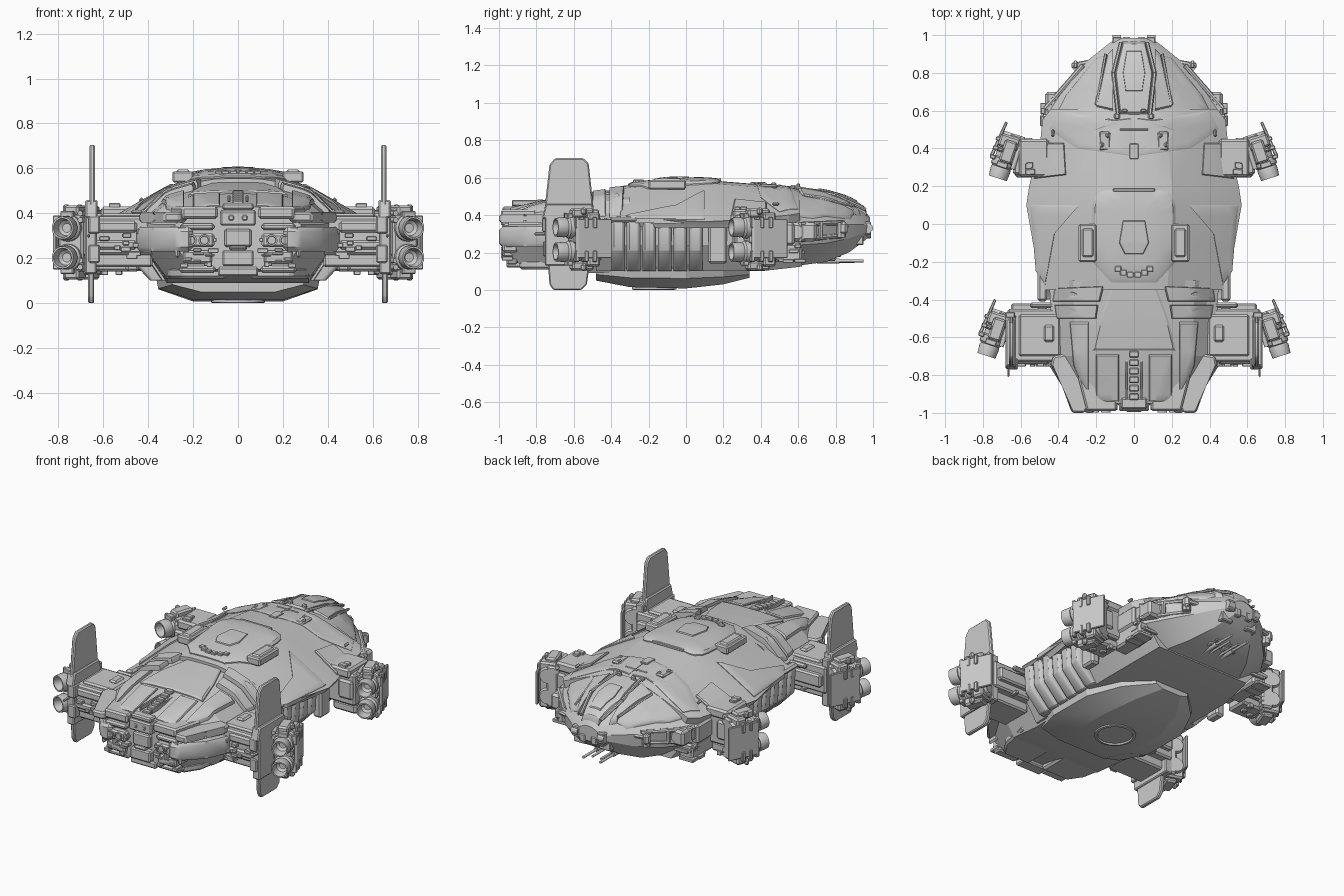
import bpy, bmesh, math, random
from mathutils import Matrix, Vector
random.seed(4)

def emit(name, bm, bevel=0, mirror=False, mat=None, angle=28):
    if bevel:
        bmesh.ops.bevel(bm, geom=bm.edges[:], offset=bevel, segments=1, profile=0.5,
                        affect='EDGES', clamp_overlap=True)
    if mat:
        bmesh.ops.transform(bm, matrix=mat, verts=bm.verts[:])
    bmesh.ops.recalc_face_normals(bm, faces=bm.faces[:])
    me = bpy.data.meshes.new(name)
    bm.to_mesh(me)
    bm.free()
    me.polygons.foreach_set("use_smooth", [True] * len(me.polygons))
    me.set_sharp_from_angle(angle=math.radians(angle))
    ob = bpy.data.objects.new(name, me)
    bpy.context.collection.objects.link(ob)
    if mirror:
        m = ob.modifiers.new("mirror", 'MIRROR')
        m.use_mirror_merge = False
    return ob

def boxes(name, items, bevel=0.006, mirror=True, mat=None):
    bm = bmesh.new()
    for x, y, z, sx, sy, sz in items:
        bmesh.ops.create_cube(bm, size=1, matrix=Matrix.Translation((x, y, z)) @ Matrix.Diagonal((sx, sy, sz, 1)))
    return emit(name, bm, bevel, mirror, mat)

def skin(bm, rings, caps=True):
    vs = [[bm.verts.new(p) for p in r] for r in rings]
    n = len(vs[0])
    for a, b in zip(vs, vs[1:]):
        for i in range(n):
            bm.faces.new((a[i], a[(i + 1) % n], b[(i + 1) % n], b[i]))
    if caps:
        bm.faces.new(vs[0])
        bm.faces.new(vs[-1])

def lathe(bm, a, b, prof, seg=20):
    """profile of (radius, fraction along a-b)"""
    a, b = Vector(a), Vector(b)
    q = (b - a).to_track_quat('Z', 'Y')
    skin(bm, [[a + (b - a) * t + q @ Vector((r * math.cos(2 * math.pi * i / seg), r * math.sin(2 * math.pi * i / seg), 0))
               for i in range(seg)] for r, t in prof])

def tubes(name, items, mirror=True, mat=None, seg=12):
    bm = bmesh.new()
    for a, b, r in items:
        lathe(bm, a, b, [(r, 0), (r, 1)], seg)
    return emit(name, bm, 0, mirror, mat)

def prism(name, pts, axis, lo, hi, bevel=0.006, mirror=True, mat=None):
    put = {'x': lambda a, b, t: (t, a, b), 'y': lambda a, b, t: (a, t, b), 'z': lambda a, b, t: (a, b, t)}[axis]
    bm = bmesh.new()
    skin(bm, [[put(a, b, t) for a, b in pts] for t in (lo, hi)])
    return emit(name, bm, bevel, mirror, mat)

def interp(table, v, k):
    if v <= table[0][0]:
        return table[0][k]
    for p, q in zip(table, table[1:]):
        if v <= q[0]:
            return p[k] + (q[k] - p[k]) * (v - p[0]) / (q[0] - p[0])
    return table[-1][k]

# Hull tables: (y, half width, top z, edge z, bottom z) and cross-section fractions
SHELL = ([(-.35, .49, .555, .38, .34), (-.1, .535, .585, .375, .33), (.1, .57, .59, .365, .33), (.2, .555, .58, .37, .33),
          (.45, .495, .56, .39, .33), (.55, .485, .55, .4, .33), (.61, .44, .535, .41, .34)],
         [(0, 1), (.2, .99), (.36, .92), (.61, .58), (.84, .25), (1, 0)])
NOSE = ([(.45, .47, .54, .35, .12), (.6, .46, .53, .35, .13), (.75, .36, .51, .35, .15), (.87, .24, .475, .35, .2),
         (.95, .14, .43, .35, .26), (.985, .09, .385, .34, .29)],
        [(0, 1), (.25, .97), (.55, .7), (.8, .35), (1, 0)])
REAR = ([(-.95, .28, .43, .35, .15), (-.8, .37, .465, .35, .13), (-.7, .42, .485, .36, .11), (-.5, .42, .51, .37, .09),
         (-.3, .43, .53, .38, .09)],
        [(0, 1), (.45, .96), (.75, .7), (1, 0)])

def top_z(T, x, y):
    w, zt, ze = (interp(T[0], y, k) for k in (1, 2, 3))
    return ze + (zt - ze) * interp(T[1], min(abs(x) / w, 1), 1)

def hull(name, T, under=.6):
    bm = bmesh.new()
    rings = []
    for y, w, zt, ze, zb in T[0]:
        half = [(w * f, ze + (zt - ze) * g) for f, g in T[1]]
        half += [(w * .97, ze - (ze - zb) * .5), (w * under, zb), (0, zb)]
        rings.append([(x, y, z) for x, z in half] + [(-x, y, z) for x, z in half[-2:0:-1]])
    skin(bm, rings)
    return emit(name, bm, angle=17)

def panel(name, T, outline, h, mirror=True, sub=5):
    """raised plate that follows the hull surface"""
    n = len(outline)
    pts = []
    for i in range(n):
        a, b = Vector(outline[i]), Vector(outline[(i + 1) % n])
        pts += [a.lerp(b, k / sub) for k in range(sub)]
    c = sum(pts, Vector((0, 0))) / len(pts)
    bm = bmesh.new()
    rings = []
    for s, dz in ((1, -.02), (1, h * .5), (.94, h), (.7, h), (.4, h), (.02, h)):
        q = [c + (p - c) * s for p in pts]
        rings.append([(p.x, p.y, top_z(T, p.x, p.y) + dz) for p in q])
    skin(bm, rings)
    return emit(name, bm, 0, mirror)

def both(pts):
    return pts + [(-x, y) for x, y in reversed(pts)]

# Main hull
hull("upper_shell", SHELL, .95)
hull("nose_hull", NOSE)
hull("rear_hull", REAR, .75)
hull("lower_hull", ([(-.48, .44, .45, .38, .1), (.1, .47, .45, .38, .1), (.4, .47, .45, .38, .1), (.62, .43, .45, .36, .125)],
                    [(0, 1), (.7, 1), (1, 0)]), .76)
hull("belly_keel", ([(-.48, .3, .14, .115, .05), (-.3, .365, .15, .115, .015), (0, .365, .15, .115, .008),
                     (.2, .27, .15, .11, .03), (.34, .12, .13, .1, .065)], [(0, 1), (.9, 1), (1, 0)]), .55)
bm = bmesh.new()
lathe(bm, (0, -.17, .03), (0, -.17, 0), [(.12, 0), (.12, .9), (.105, 1), (.1, .7), (.02, .7)], 32)
emit("belly_hatch", bm)

# Roof plates
arc = [(.15 + .07 * math.sin(t), .09 + .09 * math.cos(t)) for t in (0, .5, 1.05, 1.57)]
panel("roof_dome", SHELL, both(arc + [(.22, -.2), (.12, -.31)]), .014, False)
panel("dome_inset", SHELL, both([(.06, .02), (.08, -.1), (.05, -.16)]), .02, False)
panel("wing_panel", SHELL, [(.29, .1), (.55, .1), (.52, -.25), (.47, -.32), (.42, -.05)], .01)
panel("shoulder_plate", SHELL, [(.36, .26), (.53, .24), (.49, .43), (.37, .43)], .016)
panel("front_chevron", SHELL, [(.01, .56), (.1, .55), (.4, .6), (.45, .5), (.3, .4), (.01, .36)], .006)
panel("rear_roof", REAR, both([(.12, -.34), (.18, -.5), (.22, -.67)]), .014, False)
panel("rear_hump_a", REAR, [(.16, -.33), (.42, -.34), (.43, -.41), (.18, -.41)], .035)
panel("rear_hump_b", REAR, [(.19, -.43), (.42, -.43), (.41, -.5), (.2, -.5)], .03)
panel("tail_panel", REAR, [(.08, -.69), (.2, -.69), (.2, -.94), (.08, -.94)], .01)
panel("tail_side_panel", REAR, [(.24, -.52), (.34, -.52), (.32, -.75), (.24, -.93)], .018)
boxes("roof_pod", [(.245, -.1, .562, .095, .2, .05), (.245, -.1, .585, .06, .15, .02), (.155, .44, .555, .06, .1, .02),
                   (.14, .47, .565, .02, .03, .02), (.17, .42, .565, .02, .03, .02), (.43, .48, .46, .02, .04, .02)], .008)
boxes("roof_hatch", [(0, .385, .57, .05, .08, .012), (0, .5, .557, .15, .012, .014), (0, .18, .588, .22, .015, .016)], .003, False)
boxes("dome_edge_block", [(.1 * math.sin(a), -.2 - .07 * math.cos(a), .58, .035, .03, .02) for a in (-1, -.6, -.2, .2, .6, 1)],
      .004, False)
boxes("tail_spine", [(0, -.69 - .045 * i, .487 - .009 * i, .05, .033, .03) for i in range(6)] +
      [(s, -.8, .465, .012, .26, .03) for s in (-.04, .04)], .004, False)

# Cockpit
panel("canopy", NOSE, both([(.06, .965), (.1, .8), (.075, .58)]), .022, False)
panel("canopy_window", NOSE, both([(.04, .92), (.06, .8), (.045, .7)]), .028, False)
panel("nose_side_plate", NOSE, [(.13, .9), (.2, .88), (.36, .68), (.4, .6), (.15, .6)], .014)
panel("nose_inner_plate", NOSE, [(.11, .93), (.14, .9), (.2, .62), (.11, .6)], .024)
tubes("canopy_frame", [((.07, .96, .43), (.11, .8, .505), .01), ((.11, .8, .505), (.085, .58, .55), .01),
                       ((.15, .9, .45), (.2, .63, .505), .008)], seg=6)
boxes("nose_lug", [(.09, .965, .33, .05, .05, .07), (.04, .975, .3, .04, .03, .05), (.09, .9, .27, .08, .1, .06),
                   (.05, .6, .555, .03, .02, .03), (.09, .57, .55, .03, .03, .02)])
tubes("nose_lug_roller", [((.07, .975, .33), (.115, .975, .33), .025)])
tubes("side_rail", [((.27, .84, .36), (.47, .61, .35), .014), ((.27, .83, .29), (.47, .61, .27), .014),
                    ((.2, .86, .34), (.31, .84, .34), .016), ((.3, .83, .36), (.3, .83, .28), .025),
                    ((.38, .72, .36), (.38, .72, .28), .012), ((.46, .62, .36), (.46, .62, .27), .014)], seg=8)
boxes("side_rail_tank", [(.42, .6, .31, .1, .2, .1), (.31, .84, .33, .04, .05, .07)], .015)
tubes("nose_gun", [((.06, .7, .155), (.06, .95, .155), .008), ((.03, .7, .15), (.03, .9, .15), .007),
                   ((.06, .7, .155), (.06, .82, .155), .014)])
boxes("nose_gun_mount", [(.05, .75, .175, .09, .1, .04), (.05, .8, .2, .05, .06, .05)])

# Ribbed flanks
bm = bmesh.new()
rib = [(.485, .38), (.505, .36), (.495, .21), (.39, .1), (.34, .1), (.42, .3)]
for i in range(6):
    y = -.4 + .083 * i
    skin(bm, [[(x * f, y + t, z) for x, z in rib] for t, f in ((0, .96), (.012, 1), (.062, 1), (.074, .96))])
emit("flank_ribs", bm, 0.004, True)
boxes("flank_sill", [(.485, -.15, .375, .05, .52, .03), (.47, .17, .26, .06, .1, .24), (.44, .5, .3, .1, .16, .12),
                     (.43, .5, .2, .1, .24, .1)], .012)

# Wing arms
boxes("rear_arm", [(.52, -.59, .3, .3, .28, .17), (.5, -.59, .37, .22, .22, .06), (.52, -.6, .2, .28, .2, .08),
                   (.45, -.58, .405, .055, .09, .02), (.55, -.725, .34, .2, .03, .05), (.55, -.73, .26, .2, .03, .04),
                   (.53, -.44, .3, .24, .04, .08), (.48, -.43, .37, .14, .03, .03)], .012)
boxes("front_arm", [(.54, .35, .3, .2, .18, .2), (.53, .35, .4, .16, .2, .06), (.55, .35, .17, .16, .14, .06),
                    (.58, .26, .3, .1, .03, .12), (.58, .44, .3, .1, .03, .12)], .012)

# Tail fins
prism("upper_fin", [(-.76, .4), (-.73, .67), (-.70, .705), (-.55, .705), (-.52, .675), (-.49, .4)], 'x', .637, .662, .007)
prism("upper_fin_root", [(-.77, .38), (-.75, .46), (-.5, .46), (-.48, .38)], 'x', .625, .68, .007)
prism("lower_fin", [(-.74, .17), (-.73, .03), (-.71, 0), (-.56, 0), (-.53, .03), (-.51, .17)], 'x', .64, .667, .006)
boxes("fin_hub", [(.655, -.61, .28, .05, .29, .3), (.64, -.74, .35, .05, .06, .08), (.64, -.74, .22, .05, .05, .08),
                  (.665, -.78, .3, .012, .06, .02)], .012)

# Thruster pods: built once locally, placed at each corner
def pod(name, x, y, turn):
    M = Matrix.Translation((x, y, .27)) @ Matrix.Rotation(math.radians(turn), 4, 'Z')
    bm = bmesh.new()
    for z in (-.067, .065):
        lathe(bm, (0, .1, z), (0, -.15, z), [(.045, 0), (.058, .1), (.058, .42), (.05, .45), (.05, .55), (.06, .58), (.06, .72),
                                             (.05, .76), (.054, .8), (.05, 1), (.042, 1), (.034, .8), (.02, .75)], 24)
    emit(name + "_nozzles", bm, 0, True, M)
    boxes(name + "_body", [(-.03, .02, 0, .07, .16, .26), (0, .05, 0, .11, .07, .29), (-.01, .0, .14, .07, .12, .05),
                           (-.01, .0, -.14, .07, .12, .05), (-.065, .02, .02, .05, .12, .16), (0, -.04, 0, .1, .04, .05),
                           (.03, .0, .15, .03, .03, .04), (.03, .0, -.15, .03, .03, .04)], .01, True, M)
    prism(name + "_shield", [(.04, .145), (.055, .15), (.078, -.05), (.06, -.06)], 'z', -.1, .11, .004, True, M)
    boxes(name + "_shield_ribs", [(.06, .05 - .05 * i, s * .09, .03, .022, .06) for i in range(3) for s in (-1, 1)] +
          [(0, -.075, s * .125, .06, .03, .03) for s in (-1, 1)], .004, True, M)
    tubes(name + "_pipes", [((-.06, .1, z), (-.06, -.08, z), .012) for z in (-.11, -.08, .1, .13)], True, M)

pod("front_pod", .675, .385, 18)
pod("rear_pod", .735, -.555, 18)

# Stern: wedges, engine blocks, central column
prism("stern_upper_wedge", [(.2, -.66), (.43, -.7), (.44, -.75), (.37, -.86), (.33, -1), (.26, -1), (.2, -.9)], 'z', .36, .405, .01)
prism("stern_side_wedge", [(.2, -.6), (.45, -.62), (.455, -.74), (.38, -.86), (.27, -1), (.2, -1)], 'z', .23, .34, .02)
prism("stern_lower_wedge", [(.05, -.6), (.34, -.6), (.3, -.8), (.24, -.89), (.05, -.89)], 'z', .11, .16, .012)
prism("stern_roof_lip", [(.09, -.8), (.3, -.8), (.25, -.99), (.09, -.99)], 'z', .375, .43, .01)
boxes("engine_block", [(.18, -.95, .28, .15, .08, .06), (.18, -.94, .205, .13, .08, .06), (.18, -.95, .34, .15, .06, .03),
                       (.18, -.93, .15, .16, .06, .03), (.27, -.94, .27, .02, .08, .14)], .01)
bm = bmesh.new()
for x in (.15, .21):
    lathe(bm, (x, -.95, .28), (x, -.998, .28), [(.026, 0), (.026, 1), (.019, 1), (.015, .5)], 16)
emit("engine_exhaust", bm, 0, True)
boxes("stern_column", [(0, -.95, .38, .16, .08, .07), (0, -.94, .29, .12, .08, .08), (0, -.95, .2, .14, .08, .07),
                       (0, -.92, .14, .18, .08, .04), (0, -.95, .43, .14, .06, .03), (.03, -.98, .38, .03, .03, .03),
                       (-.03, -.98, .38, .03, .03, .03), (0, -.97, .245, .08, .05, .02)], .008, False)

# Small surface detail on stern, arms and flanks
g = [(random.uniform(.1, .26), -.955, random.uniform(.15, .36), random.uniform(.015, .05), .06, random.uniform(.01, .025)) for _ in range(14)]
g += [(random.uniform(.42, .6), random.choice((-.73, -.45)), random.uniform(.2, .36), random.uniform(.02, .06), .05, .02) for _ in range(14)]
g += [(random.uniform(.5, .62), random.uniform(.27, .43), random.choice((.14, .43)), .03, .03, .03) for _ in range(8)]
g += [(random.uniform(.4, .45), random.uniform(.4, .62), random.uniform(.15, .24), .1, random.uniform(.02, .06), .02) for _ in range(8)]
boxes("surface_detail", g, .003)
